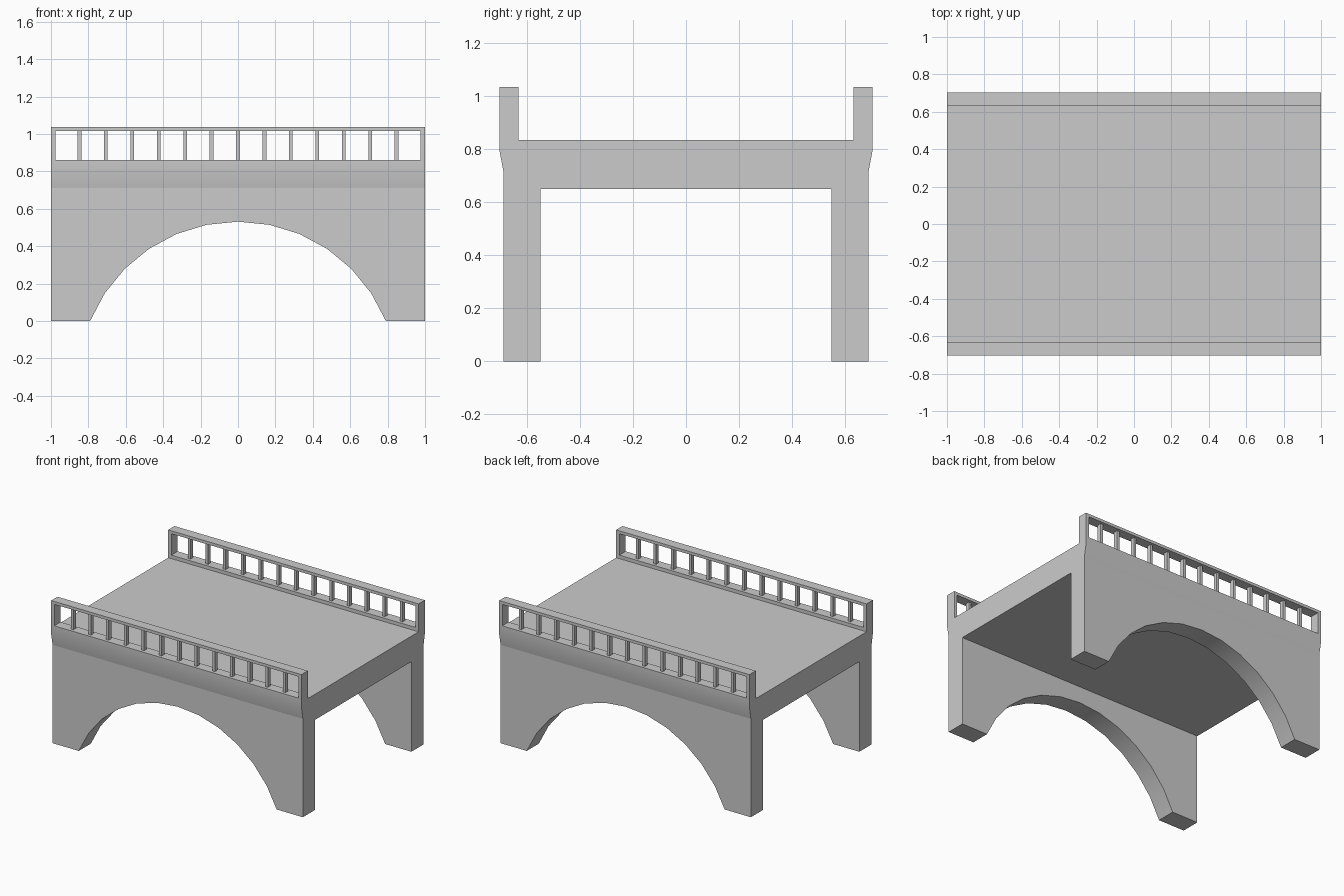
import bpy, bmesh, math

if "Cube" in bpy.data.objects:
    bpy.data.objects.remove(bpy.data.objects["Cube"])


def prism(name, pts, axis, lo, hi):
    """Extrude a closed 2D profile along x (pts = y,z) or y (pts = x,z)."""
    bm = bmesh.new()
    place = (lambda a, b, t: (t, a, b)) if axis == 'x' else (lambda a, b, t: (a, t, b))
    face = bm.faces.new([bm.verts.new(place(a, b, lo)) for a, b in pts])
    ext = bmesh.ops.extrude_face_region(bm, geom=[face])
    vec = place(0, 0, hi - lo)
    bmesh.ops.translate(bm, vec=vec, verts=[v for v in ext['geom'] if isinstance(v, bmesh.types.BMVert)])
    bmesh.ops.recalc_face_normals(bm, faces=bm.faces)
    me = bpy.data.meshes.new(name)
    bm.to_mesh(me)
    bm.free()
    ob = bpy.data.objects.new(name, me)
    bpy.context.collection.objects.link(ob)
    return ob


def rect(a0, a1, b0, b1):
    return [(a0, b0), (a1, b0), (a1, b1), (a0, b1)]


def cut(ob, cutter):
    bpy.context.view_layer.objects.active = ob
    m = ob.modifiers.new("cut", 'BOOLEAN')
    m.operation, m.solver, m.object = 'DIFFERENCE', 'EXACT', cutter
    bpy.ops.object.modifier_apply(modifier=m.name)
    bpy.data.objects.remove(cutter)


# Bridge cross-section: side walls, deck, flared edge and parapets
half = [(0.55, 0.65), (0.55, 0), (0.688, 0), (0.688, 0.71), (0.704, 0.795),
        (0.704, 1.036), (0.632, 1.036), (0.632, 0.835)]
bridge = prism("bridge_body", half + [(-y, z) for y, z in reversed(half)], 'x', -1, 1)

# Segmental arch through both walls
R, cz, end = 0.854, -0.323, math.radians(67.75)
arch = [(R * math.sin(end * i / 6), cz + R * math.cos(end * i / 6)) for i in range(-6, 7)]
arch = [(arch[0][0], -0.2)] + arch + [(arch[-1][0], -0.2)]
cut(bridge, prism("arch_cutter", arch, 'y', -1, 1))

# Long openings in the railings
cut(bridge, prism("railing_cutter", rect(-0.975, 0.975, 0.86, 1.015), 'y', -1, 1))

# Smooth arch and flare, with a crisp line under the flare
bpy.ops.object.select_all(action='DESELECT')
bridge.select_set(True)
bpy.context.view_layer.objects.active = bridge
bpy.ops.object.shade_smooth_by_angle(angle=math.radians(15))
me = bridge.data
for e in me.edges:
    if all(abs(me.vertices[v].co.z - 0.71) < 1e-3 for v in e.vertices):
        e.use_edge_sharp = True

# Balusters along each railing
for side, y in (("front", -0.668), ("back", 0.668)):
    for i in range(13):
        x = (i - 6) * 0.1413
        prism(f"{side}_baluster_{i + 1}", rect(x - 0.01, x + 0.01, 0.857, 1.018),
              'y', y - 0.015, y + 0.015)
